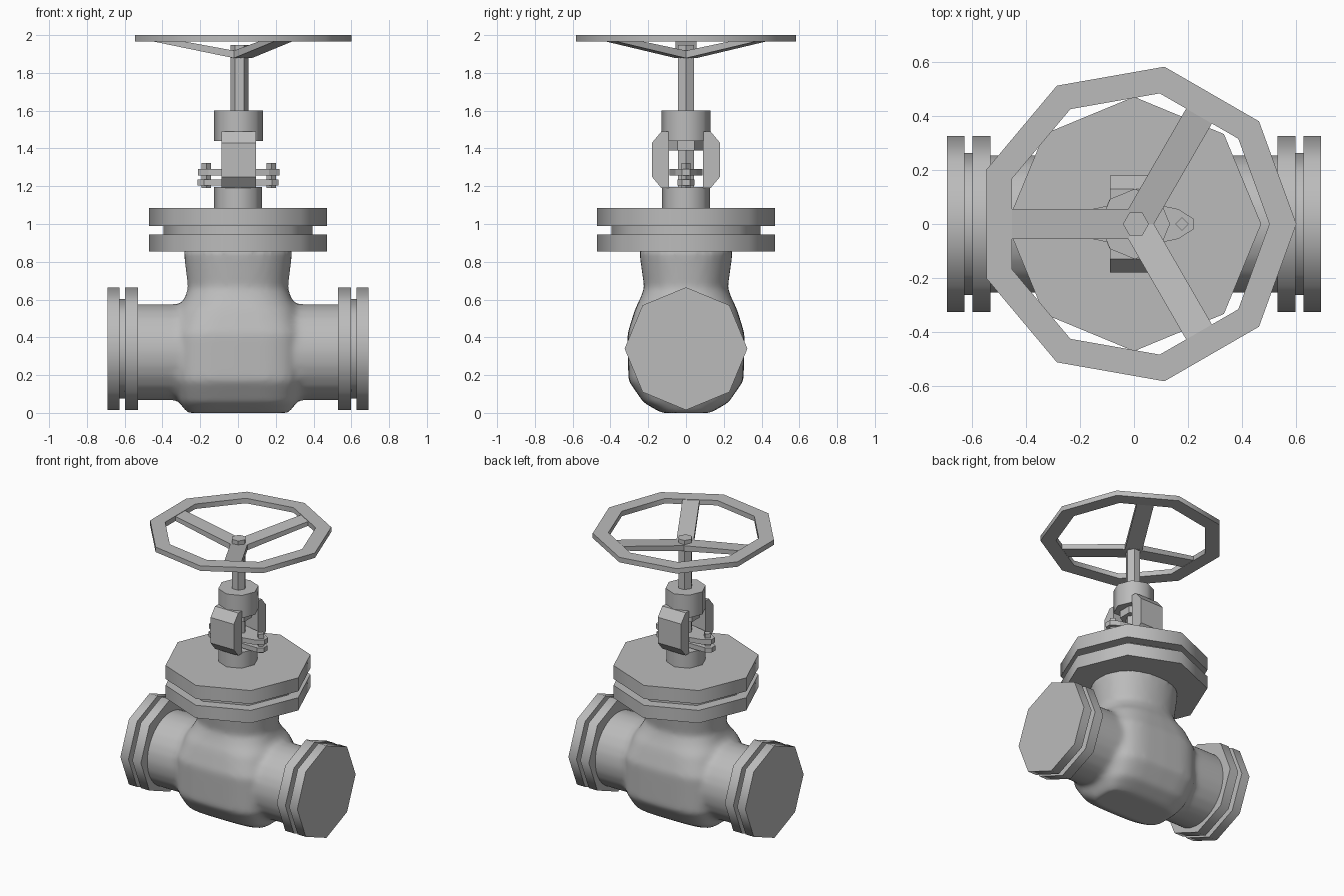
import bpy, bmesh, math
from mathutils import Matrix

cube = bpy.data.objects.get("Cube")
if cube:
    bpy.data.objects.remove(cube)

grey = bpy.data.materials.new("cast metal grey")
grey.use_nodes = True
grey.diffuse_color = (0.5, 0.5, 0.5, 1)
grey.node_tree.nodes["Principled BSDF"].inputs["Base Color"].default_value = (0.5, 0.5, 0.5, 1)


def polygon(n, r, cx=0, cy=0, phase=0.0):
    angles = [phase + math.tau * i / n for i in range(n)]
    return [(cx + r * math.cos(a), cy + r * math.sin(a)) for a in angles]


def place(uv, t, axis):
    u, v = uv
    return {"x": (t, u, v), "y": (u, t, v), "z": (u, v, t)}[axis]


def add_loft(bm, rings):
    """Close a stack of equally sized rings with side quads and end caps."""
    loops = [[bm.verts.new(p) for p in ring] for ring in rings]
    n = len(loops[0])
    for a, b in zip(loops, loops[1:]):
        for i in range(n):
            j = (i + 1) % n
            bm.faces.new((a[i], a[j], b[j], b[i]))
    bm.faces.new(loops[0][::-1])
    bm.faces.new(loops[-1])


def finish(name, bm, smooth=True):
    bmesh.ops.recalc_face_normals(bm, faces=bm.faces)
    mesh = bpy.data.meshes.new(name)
    bm.to_mesh(mesh)
    bm.free()
    mesh.materials.append(grey)
    obj = bpy.data.objects.new(name, mesh)
    bpy.context.collection.objects.link(obj)
    if smooth:
        bpy.ops.object.select_all(action="DESELECT")
        obj.select_set(True)
        bpy.context.view_layer.objects.active = obj
        bpy.ops.object.shade_smooth_by_angle(angle=math.radians(50))
    return obj


def prism(name, outline, lo, hi, axis="z", smooth=True):
    bm = bmesh.new()
    add_loft(bm, [[place(p, t, axis) for p in outline] for t in (lo, hi)])
    return finish(name, bm, smooth)


def squircle(z, rx, ry, power, n=32):
    ring = []
    for i in range(n):
        c, s = math.cos(math.tau * i / n), math.sin(math.tau * i / n)
        ring.append((rx * math.copysign(abs(c) ** (2 / power), c),
                     ry * math.copysign(abs(s) ** (2 / power), s), z))
    return ring


# Cast body: bulged chamber and neck blended with the through pipe
bm = bmesh.new()
add_loft(bm, [squircle(*level) for level in (
    (0.0, 0.27, 0.13, 4), (0.055, 0.31, 0.225, 4), (0.17, 0.34, 0.305, 4),
    (0.42, 0.34, 0.31, 4), (0.55, 0.315, 0.27, 3), (0.6, 0.285, 0.245, 2.5),
    (0.66, 0.265, 0.222, 2.2), (0.87, 0.29, 0.25, 2.2))])
add_loft(bm, [[place(p, t, "x") for p in polygon(24, 0.255, 0, 0.322)] for t in (-0.6, 0.6)])
body = finish("valve_body", bm)
remesh = body.modifiers.new("fuse", "REMESH")
remesh.mode = "VOXEL"
remesh.voxel_size = 0.02
remesh.use_smooth_shade = True
blend = body.modifiers.new("blend", "SMOOTH")
blend.factor = 0.5
blend.iterations = 6

# Pipe end flanges with gaskets
for side, s in (("left", 1), ("right", -1)):
    prism(side + "_inner_flange", polygon(8, 0.325, 0, 0.34), s * 0.53, s * 0.597, "x")
    prism(side + "_gasket", polygon(8, 0.263, 0, 0.34), s * 0.59, s * 0.635, "x")
    prism(side + "_outer_flange", polygon(8, 0.325, 0, 0.34), s * 0.627, s * 0.69, "x")

# Bonnet flanges and gasket
prism("lower_bonnet_flange", polygon(8, 0.47), 0.855, 0.945)
prism("bonnet_gasket", polygon(8, 0.395), 0.94, 0.995)
prism("upper_bonnet_flange", polygon(8, 0.47), 0.99, 1.085)

# Pedestal, collar and lock nut
prism("pedestal", polygon(8, 0.128), 1.08, 1.195)
prism("yoke_collar", polygon(8, 0.13, 0.003), 1.44, 1.6)
prism("lock_nut", polygon(6, 0.09, 0, 0, math.pi / 2), 1.39, 1.445, smooth=False)

# Yoke arms with chamfered corners
arm = [(0.09, 1.19), (0.13, 1.19), (0.18, 1.25), (0.18, 1.43), (0.13, 1.49), (0.09, 1.49)]
for side, s in (("back", 1), ("front", -1)):
    prism(side + "_yoke_arm", [(s * y, z) for y, z in arm], -0.088, 0.094, "x", False)

# Packing gland, lugs and bolts
half = [(0.215, 0.02), (0.16, 0.055), (0.0, 0.088), (-0.16, 0.055), (-0.215, 0.02)]
gland = half + [(x, -y) for x, y in reversed(half)]
prism("gland_plate", [(x + 0.004, y) for x, y in gland], 1.258, 1.292, smooth=False)
lug = [(0.215, 0.02), (0.18, 0.045), (-0.18, 0.045), (-0.215, 0.02)]
prism("gland_lug", lug + [(x, -y) for x, y in reversed(lug)], 1.203, 1.236, smooth=False)
for side, x in (("left", 0.177), ("right", -0.167)):
    prism(side + "_gland_bolt", polygon(4, 0.025, x), 1.19, 1.322, smooth=False)

# Stem
prism("stem", polygon(6, 0.048, 0.007), 1.18, 1.947)

# Handwheel rim
bm = bmesh.new()
loops = [[bm.verts.new((x, y, z)) for x, y in polygon(9, r, 0.01)]
         for r, z in ((0.59, 1.965), (0.59, 2.0), (0.49, 2.0), (0.49, 1.965))]
for a, b in zip(loops, loops[1:] + loops[:1]):
    for i in range(9):
        j = (i + 1) % 9
        bm.faces.new((a[i], a[j], b[j], b[i]))
finish("handwheel_rim", bm)

# Three dished spokes meeting at the hub
spoke = [(0, 1.88), (0.04, 1.88), (0.467, 1.968), (0.467, 1.998), (0, 1.912)]
for i in range(3):
    obj = prism(f"handwheel_spoke_{i + 1}", spoke, -0.055, 0.055, "y", False)
    angle = math.pi / 3 + i * math.tau / 3
    obj.data.transform(Matrix.Translation((0.01, 0, 0)) @ Matrix.Rotation(angle, 4, "Z"))
